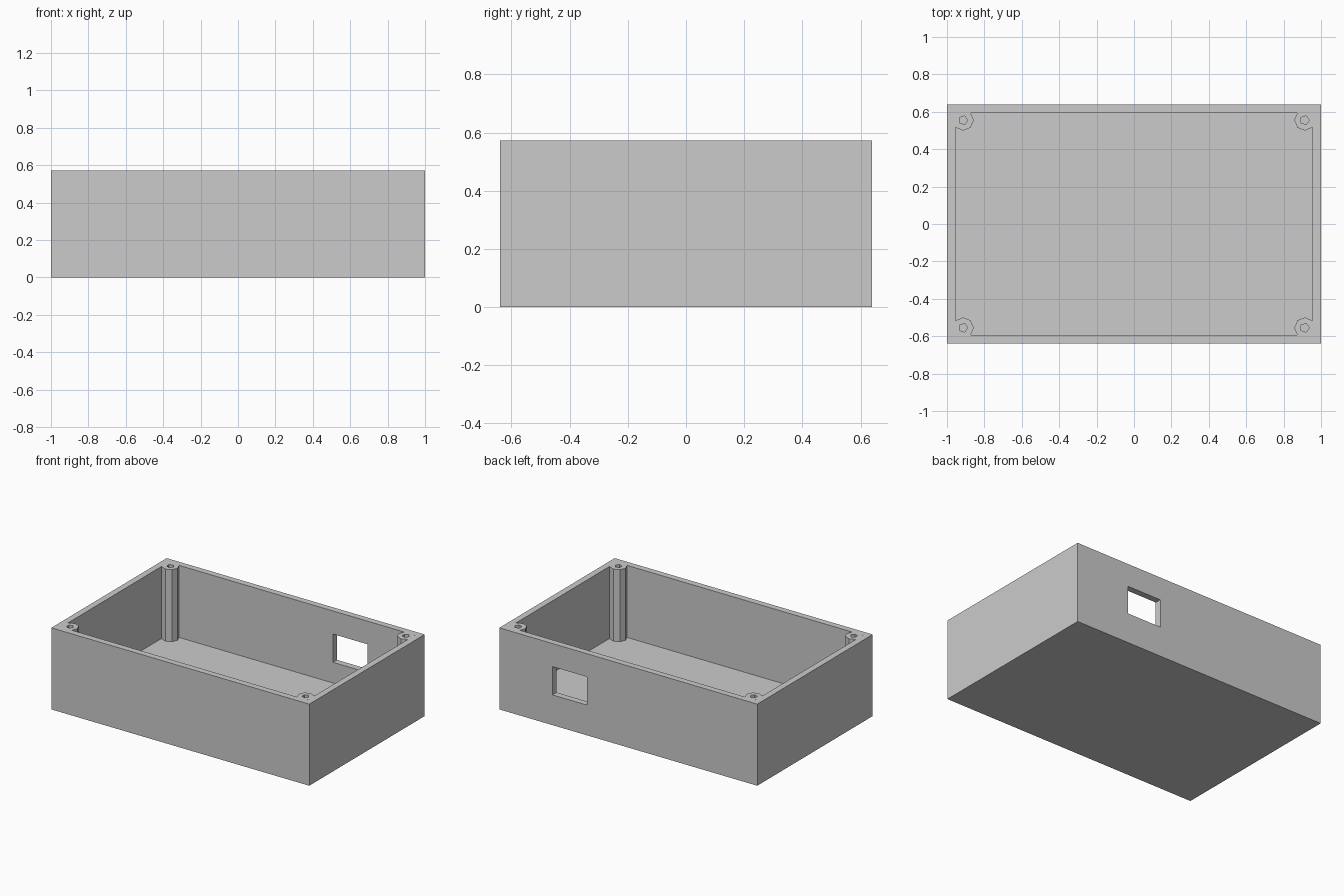
import bpy

default = bpy.data.objects.get("Cube")
if default:
    bpy.data.objects.remove(default, do_unlink=True)

# Main dimensions
LENGTH, DEPTH, HEIGHT = 2.0, 1.278, 0.572
WALL, FLOOR = 0.0445, 0.067
POST_X, POST_Y = 0.913, 0.555
TOP = HEIGHT + 0.1

# Grey plastic
grey = bpy.data.materials.new("grey_plastic")
grey.use_nodes = True
colour = (0.6, 0.6, 0.6, 1)
grey.diffuse_color = colour
grey.node_tree.nodes["Principled BSDF"].inputs["Base Color"].default_value = colour


def block(name, x, y, z):
    """Box spanning the given (min, max) ranges."""
    ranges = (x, y, z)
    bpy.ops.mesh.primitive_cube_add(size=1, location=[sum(r) / 2 for r in ranges])
    ob = bpy.context.object
    ob.name = name
    ob.scale = [r[1] - r[0] for r in ranges]
    bpy.ops.object.transform_apply(location=True, rotation=False, scale=True)
    ob.data.materials.append(grey)
    return ob


def column(name, sides, radius, x, y, bottom):
    """Upright prism with one corner pointing along +x."""
    bpy.ops.mesh.primitive_cylinder_add(
        vertices=sides, radius=radius, depth=TOP + 0.1 - bottom,
        location=(x, y, (TOP + 0.1 + bottom) / 2),
        rotation=(0, 0, -1.570796))
    ob = bpy.context.object
    ob.name = name
    bpy.ops.object.transform_apply(location=True, rotation=True, scale=True)
    ob.data.materials.append(grey)
    return ob


def cut(target, cutter):
    """Subtract the cutter and remove it."""
    cutter.hide_render = True
    mod = target.modifiers.new("cut", 'BOOLEAN')
    mod.operation = 'DIFFERENCE'
    mod.solver = 'EXACT'
    mod.object = cutter
    bpy.ops.object.select_all(action='DESELECT')
    bpy.context.view_layer.objects.active = target
    target.select_set(True)
    bpy.ops.object.modifier_apply(modifier=mod.name)
    bpy.data.objects.remove(cutter, do_unlink=True)


corners = [(sx * POST_X, sy * POST_Y) for sx in (-1, 1) for sy in (-1, 1)]

# Open enclosure body
body = block("enclosure_body", (-LENGTH / 2, LENGTH / 2),
             (-DEPTH / 2, DEPTH / 2), (0, HEIGHT))

# Inner cavity, leaving an eight-sided screw post in each corner
inner_x, inner_y = LENGTH / 2 - WALL, DEPTH / 2 - WALL
cavity = block("cavity_cutter", (-inner_x, inner_x), (-inner_y, inner_y), (FLOOR, TOP))
for x, y in corners:
    cut(cavity, column("post_shape", 8, 0.056, x, y, -0.1))
cut(body, cavity)

# Screw holes in the posts
for x, y in corners:
    cut(body, column("hole_cutter", 5, 0.024, x, y, FLOOR))

# Rectangular port through the back wall
cut(body, block("port_cutter", (0.32, 0.587), (inner_y - 0.03, DEPTH / 2 + 0.1), (0.212, 0.41)))
